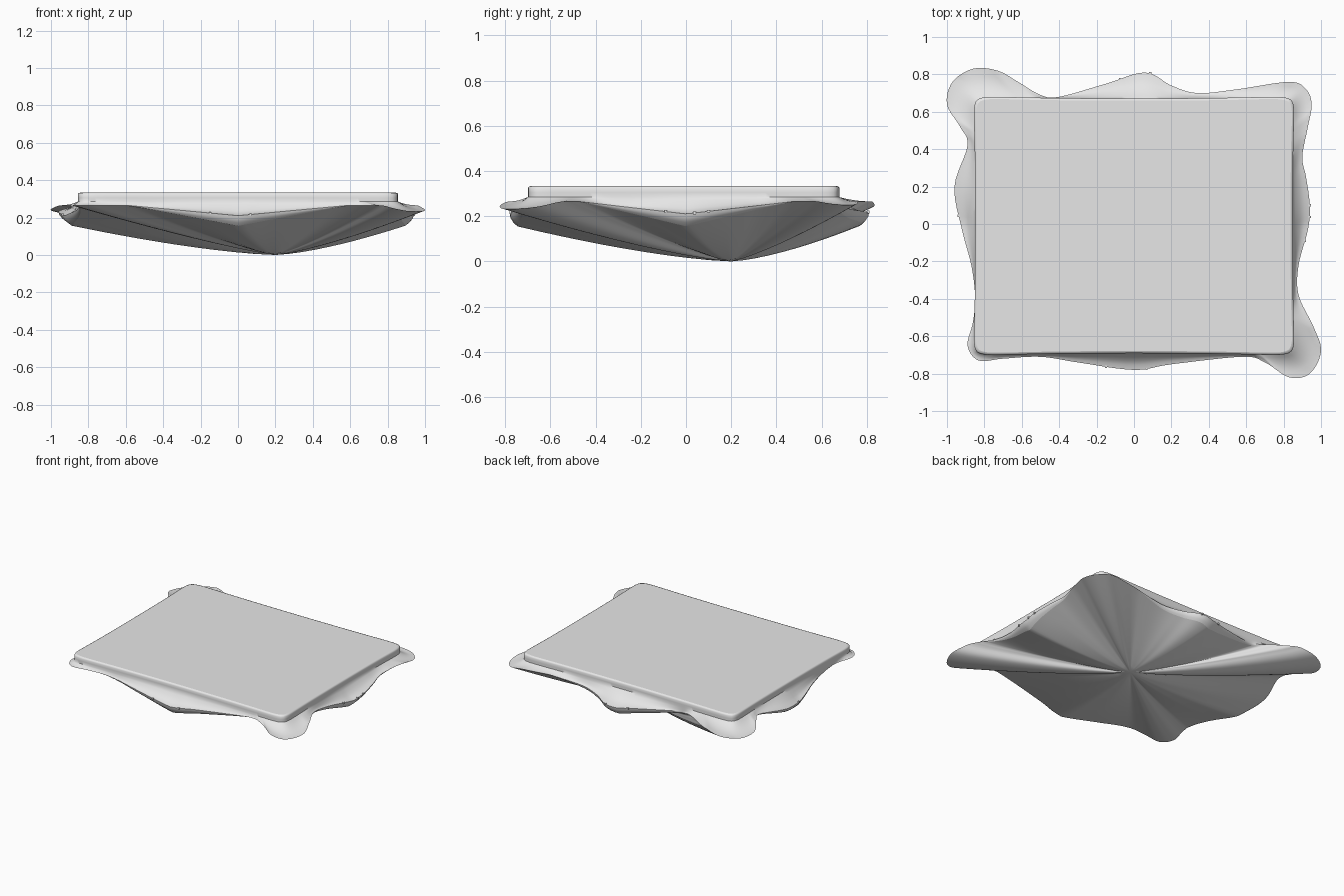
import bpy, bmesh, math
from mathutils import Vector

cube = bpy.data.objects.get("Cube")
if cube:
    bpy.data.objects.remove(cube, do_unlink=True)

# One pale grey for the whole model
grey = bpy.data.materials.new("pale_grey")
grey.use_nodes = True
grey.diffuse_color = (0.8, 0.8, 0.8, 1)
grey.node_tree.nodes["Principled BSDF"].inputs["Base Color"].default_value = grey.diffuse_color

HALF_X, HALF_Y = 0.865, 0.697
NECK_Z = 0.285
HIGH = 0.265
APEX = Vector((0.2, 0.2, 0))

# Wavy plan of the flared rim, anticlockwise from the right side
RIM = [(.94, .1), (.92, .25), (.9, .36), (.93, .52), (.95, .64), (.92, .72), (.83, .76),
       (.55, .72), (.34, .7), (.2, .74), (.06, .81), (-.15, .75), (-.4, .68), (-.5, .69),
       (-.62, .76), (-.73, .82), (-.86, .83), (-.97, .76), (-1, .64), (-.93, .52),
       (-.89, .42), (-.96, .2), (-.92, -.03), (-.87, -.22), (-.85, -.38), (-.86, -.52),
       (-.89, -.65), (-.83, -.73), (-.7, -.72), (-.5, -.71), (-.3, -.74), (0, -.78),
       (.2, -.75), (.58, -.71), (.7, -.74), (.83, -.82), (.94, -.8), (1, -.68),
       (.96, -.55), (.88, -.38), (.88, -.22), (.93, -.03)]


def fold_height(p):
    """Low in the middle of each side, high towards the corners."""
    u, v = abs(p.x) / HALF_X, abs(p.y) / HALF_Y
    along = min(u, v)
    overhang = max(0, p.length - math.hypot(HALF_X, HALF_Y))
    return HIGH - 0.11 * max(0, 1 - along / 0.68) - 0.27 * overhang


def smooth_loop(points, steps):
    """Closed Catmull-Rom curve through the plan points."""
    pts = [Vector((x, y, 0)) for x, y in points]
    n, out = len(pts), []
    for i in range(n):
        a, b, c, d = (pts[(i + k) % n] for k in (-1, 0, 1, 2))
        for s in range(steps):
            t = s / steps
            out.append(0.5 * (2 * b + (c - a) * t + (2 * a - 5 * b + 4 * c - d) * t ** 2
                              + (3 * b - a - 3 * c + d) * t ** 3))
    return out


def deck_point(p, inset, z):
    """Rounded rectangle edge, pinched in between the corners."""
    a = math.atan2(p.y, p.x)
    c, s = abs(math.cos(a)) / (HALF_X - inset), abs(math.sin(a)) / (HALF_Y - inset)
    power = 22
    r = (c ** power + s ** power) ** (-1 / power)
    r -= 0.016 * (1 - (min(c, s) / max(c, s)) ** 5)
    return Vector((r * math.cos(a), r * math.sin(a) - 0.01, z))


def loft(name, rings, cap=False, tip=None):
    bm = bmesh.new()
    loops = [[bm.verts.new(p) for p in ring] for ring in rings]
    n = len(loops[0])
    for upper, lower in zip(loops, loops[1:]):
        for i in range(n):
            j = (i + 1) % n
            bm.faces.new((upper[i], lower[i], lower[j], upper[j]))
    if cap:
        bm.faces.new(loops[0])
    if tip:
        end = bm.verts.new(tip)
        for i in range(n):
            bm.faces.new((loops[-1][i], end, loops[-1][(i + 1) % n]))
    return finish(name, bm)


def finish(name, bm):
    mesh = bpy.data.meshes.new(name)
    bm.to_mesh(mesh)
    bm.free()
    mesh.materials.append(grey)
    obj = bpy.data.objects.new(name, mesh)
    bpy.context.collection.objects.link(obj)
    bpy.ops.object.select_all(action="DESELECT")
    obj.select_set(True)
    bpy.context.view_layer.objects.active = obj
    bpy.ops.object.shade_smooth_by_angle(angle=math.radians(40))
    return obj


# Outer rim, and the fold line tucked in below it on the low stretches
plan = smooth_loop(RIM, 6)
fold, rim = [], []
for p in plan:
    z = fold_height(p)
    drop = max(0, HIGH - z - 0.27 * max(0, p.length - math.hypot(HALF_X, HALF_Y)))
    rim.append(Vector((p.x, p.y, z + 0.5 * drop)))
    tuck = 1 - 0.4 * drop
    fold.append(Vector((p.x * tuck, p.y * tuck, z)))
neck = [deck_point(p, 0, NECK_Z) for p in plan]

# Flat deck with a softly rounded lip
lip = [(0.012, 0.333), (0.004, 0.33), (0, 0.323), (0, 0.305)]
body = [[deck_point(p, inset, z) for p in plan] for inset, z in lip]

# Skirt flaring from the deck to the rim, then rolling under to the fold
for t in (0, 0.12, 0.25, 0.45, 0.7, 1):
    ring = []
    for a, b in zip(neck, rim):
        q = a.lerp(b, t)
        q.z = a.z + (b.z - a.z) * (1 - (1 - t) ** 2)
        ring.append(q)
    body.append(ring)
for t in (0.35, 0.7, 1):
    ring = []
    for a, b in zip(rim, fold):
        q = a.lerp(b, t ** 2)
        q.z = a.z + (b.z - a.z) * t
        ring.append(q)
    body.append(ring)
deck = loft("deck_and_skirt", body, cap=True)
for face in deck.data.polygons:
    if len(face.vertices) > 4:
        face.use_smooth = False

# Folded underside drawn to one low point
under = []
for k in range(10):
    t = 1 - k / 10
    ring = []
    for p in fold:
        q = APEX.lerp(p, t)
        q.z = p.z * t ** (1.45 - 4 * max(0, p.z - 0.2))
        ring.append(q)
    under.append(ring)
loft("underside", under, tip=APEX)

# Tiny studs on the low stretches of the rim
low = [p for p, f in zip(rim, fold) if f.z < 0.185]
for i, p in enumerate(low[::len(low) // 7]):
    bm = bmesh.new()
    bmesh.ops.create_cube(bm, size=0.012)
    bmesh.ops.translate(bm, verts=bm.verts, vec=p)
    finish(f"rim_stud_{i + 1}", bm)
